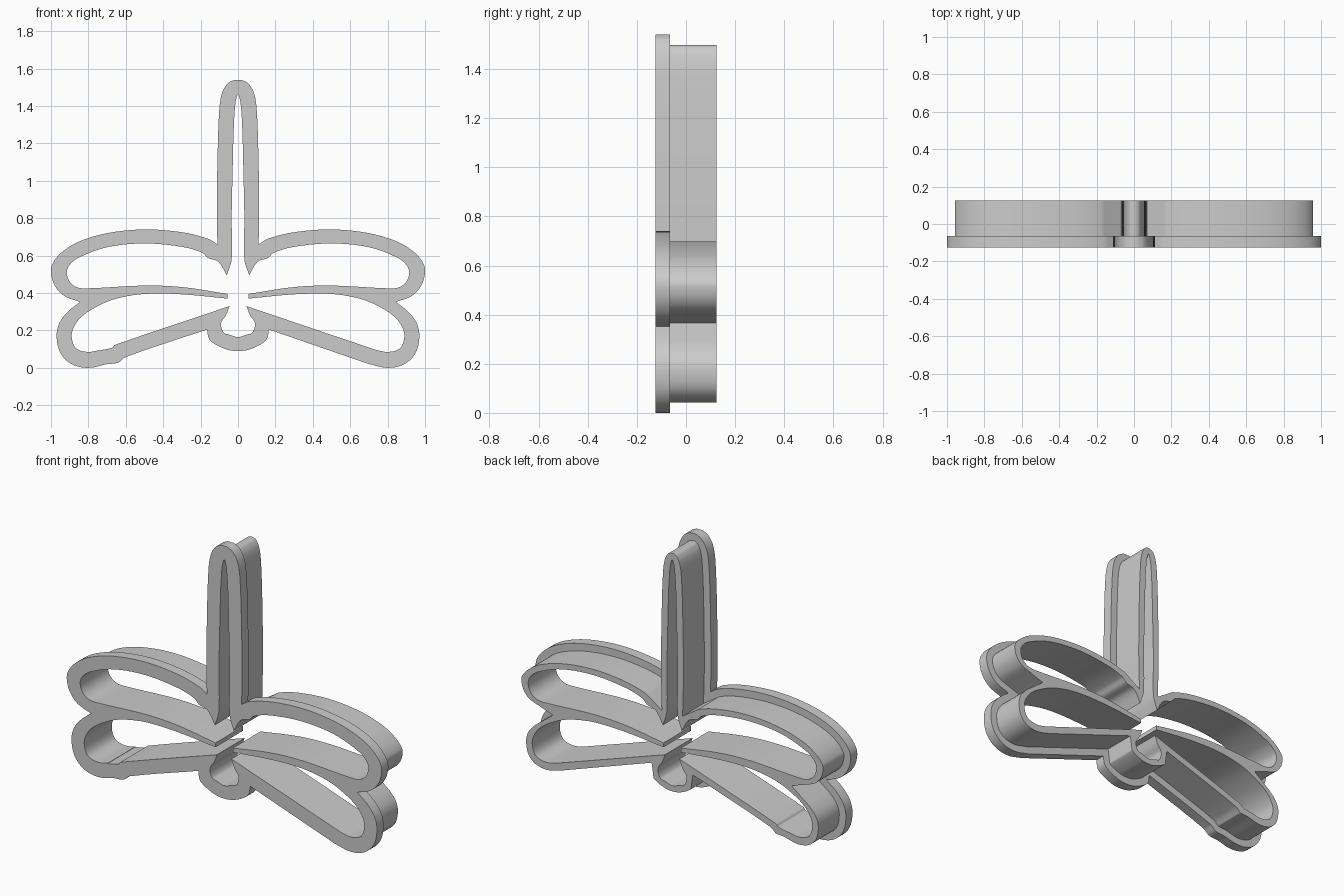
import bpy
import math
from mathutils import Vector
from mathutils.geometry import interpolate_bezier

default_cube = bpy.data.objects.get("Cube")
if default_cube:
    bpy.data.objects.remove(default_cube, do_unlink=True)

# One plain plastic colour
plastic = bpy.data.materials.new("grey_plastic")
plastic.use_nodes = True
plastic_colour = (0.6, 0.6, 0.6, 1)
plastic.diffuse_color = plastic_colour
plastic.node_tree.nodes["Principled BSDF"].inputs["Base Color"].default_value = plastic_colour


def smooth_run(points, steps=6):
    """Smooth curve through the points; sharp only at its two ends."""
    points = [Vector(point) for point in points]
    last = len(points) - 1
    tangents = [(points[min(i + 1, last)] - points[max(i - 1, 0)]).normalized()
                for i in range(last + 1)]
    result = [points[0]]
    for i in range(last):
        start, end = points[i], points[i + 1]
        reach = (end - start).length / 3
        curve = interpolate_bezier(start, start + tangents[i] * reach,
                                   end - tangents[i + 1] * reach, end, steps)
        result += [Vector((p.x, p.y)) for p in curve[1:]]
    return result


def half_outline(runs):
    """Join the smooth runs from the tail tip down to the head."""
    outline = []
    for run in runs:
        for point in smooth_run(run):
            if not outline or (point - outline[-1]).length > 0.001:
                outline.append(point)
    return outline


def full_outline(left_runs, right_runs):
    """Clockwise loop: model's left half down, mirrored right half back up."""
    mirrored = [Vector((-p.x, p.y)) for p in half_outline(right_runs)]
    return half_outline(left_runs) + mirrored[::-1]


def inset(loop, distance):
    """Move a clockwise loop inwards with mitred corners."""
    result = []
    for i, point in enumerate(loop):
        before = (point - loop[i - 1]).normalized()
        after = (loop[(i + 1) % len(loop)] - point).normalized()
        normal_a = Vector((before.y, -before.x))
        normal_b = Vector((after.y, -after.x))
        miter = (normal_a + normal_b) / max(1 + normal_a.dot(normal_b), 0.3)
        result.append(point + miter * distance)
    return result


def make_band(name, outer, inner, front, back):
    """Fill between two loops and extrude from front to back."""
    curve = bpy.data.curves.new(name + "_profile", "CURVE")
    curve.dimensions = "2D"
    curve.fill_mode = "BOTH"
    curve.extrude = (back - front) / 2
    for loop in (outer, inner):
        spline = curve.splines.new("POLY")
        spline.points.add(len(loop) - 1)
        for target, point in zip(spline.points, loop):
            target.co = (point.x, point.y, 0, 1)
        spline.use_cyclic_u = True
    band = bpy.data.objects.new(name, curve)
    bpy.context.collection.objects.link(band)
    band.rotation_euler.x = math.pi / 2
    band.location.y = (front + back) / 2
    curve.materials.append(plastic)
    bpy.ops.object.select_all(action="DESELECT")
    band.select_set(True)
    bpy.context.view_layer.objects.active = band
    bpy.ops.object.convert(target="MESH")
    bpy.ops.object.shade_smooth_by_angle(angle=math.radians(30))
    return band


# Outer edge of the flange, half of the insect
outer_tail = [(.02, 1.54), (.055, 1.52), (.085, 1.47), (.1, 1.38),
              (.11, 1.1), (.113, .8), (.11, .66)]
outer_upper_wing = [(.11, .66), (.16, .69), (.3, .725), (.5, .74), (.7, .72),
                    (.85, .675), (.94, .62), (.99, .56), (1, .51),
                    (.98, .44), (.93, .385), (.845, .352)]
outer_lower_wing = [(.845, .352), (.91, .3), (.955, .24), (.97, .17),
                    (.95, .08), (.89, .02), (.8, 0), (.7, .02)]
outer_edge = [(.7, .02), (.165, .205)]
outer_edge_bumped = [(.7, .02), (.64, .028), (.6, .058), (.165, .205)]
outer_head = [(.165, .205), (.155, .155), (.12, .125), (.06, .098), (.02, .09)]

# Inner edge of the cutter, half of the insect
inner_tail = [(.003, 1.46), (.013, 1.42), (.022, 1.3), (.03, 1),
              (.034, .8), (.034, .58), (.06, .495)]
inner_upper_wing = [(.06, .495), (.105, .567), (.16, .587), (.19, .615),
                    (.3, .647), (.5, .665), (.7, .645), (.85, .59),
                    (.9, .55), (.915, .51), (.9, .46), (.86, .43), (.8, .425),
                    (.5, .44), (.3, .432), (.055, .395)]
inner_lower_wing = [(.055, .37), (.3, .393), (.5, .395), (.65, .37),
                    (.75, .33), (.84, .27), (.885, .2), (.885, .14),
                    (.86, .1), (.8, .085), (.74, .095)]
inner_edge = [(.74, .095), (.045, .33)]
inner_edge_bumped = [(.74, .093), (.672, .108), (.66, .122), (.045, .33)]
inner_head = [(.045, .33), (.065, .28), (.09, .24), (.078, .19),
              (.045, .177), (.01, .165)]

outer_top = [outer_tail, outer_upper_wing, outer_lower_wing]
inner_top = [inner_tail, inner_upper_wing, inner_lower_wing]
flange_loop = full_outline(outer_top + [outer_edge, outer_head],
                           outer_top + [outer_edge_bumped, outer_head])
inner_loop = full_outline(inner_top + [inner_edge, inner_head],
                          inner_top + [inner_edge_bumped, inner_head])
wall_loop = inset(flange_loop, 0.042)

# Wide grip flange in front, thinner cutting wall behind
make_band("grip_flange", flange_loop, inner_loop, -0.125, -0.065)
make_band("cutting_wall", wall_loop, inner_loop, -0.065, 0.125)
